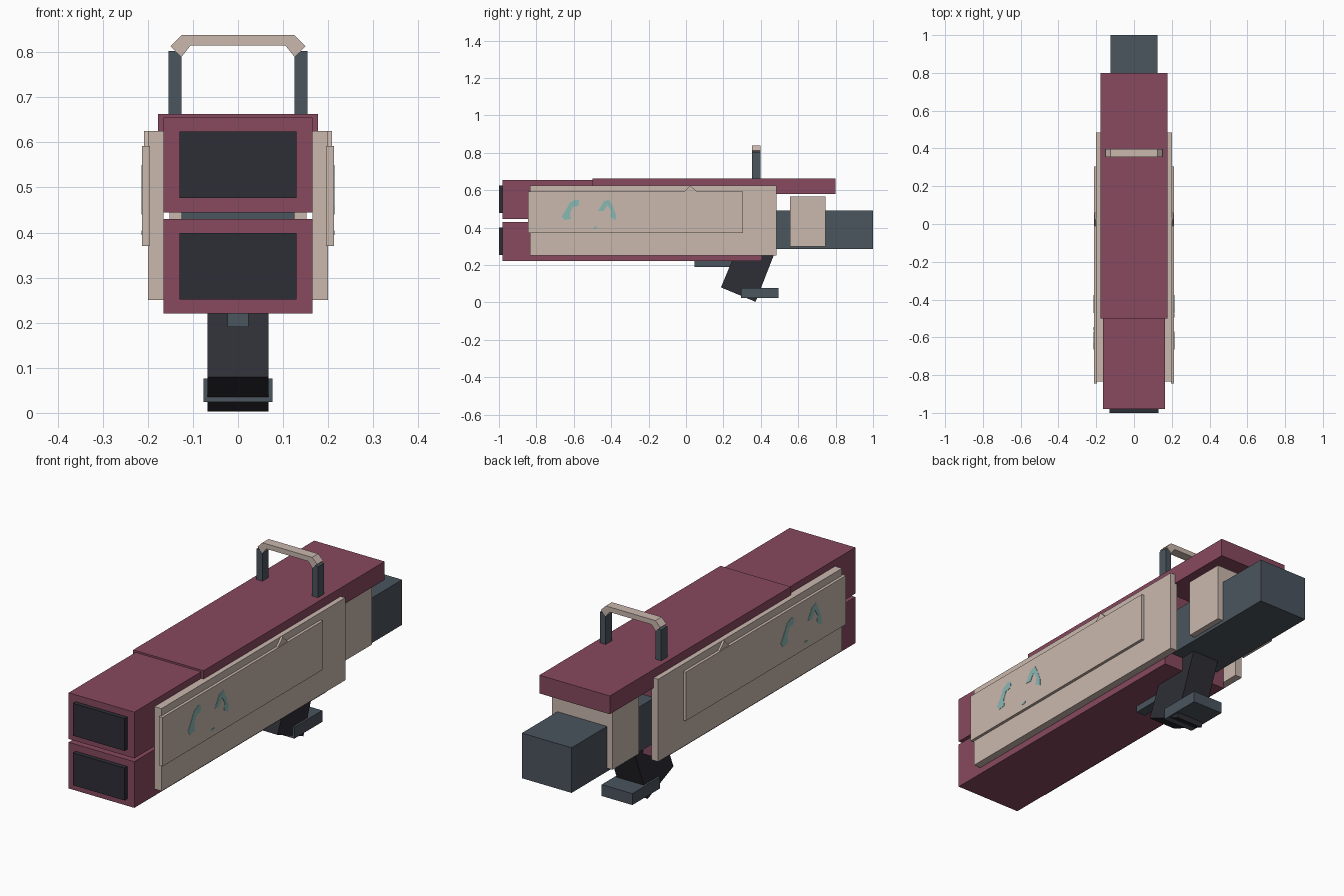
import bpy
import bmesh

default = bpy.data.objects.get("Cube")
if default:
    bpy.data.objects.remove(default, do_unlink=True)


def material(name, r, g, b):
    m = bpy.data.materials.new(name)
    m.use_nodes = True
    m.diffuse_color = (r, g, b, 1)
    m.node_tree.nodes["Principled BSDF"].inputs["Base Color"].default_value = (r, g, b, 1)
    return m


PLUM = material("plum", 0.242, 0.067, 0.114)
BEIGE = material("beige", 0.591, 0.479, 0.423)
SLATE = material("slate", 0.070, 0.089, 0.112)
DARK = material("near black", 0.027, 0.027, 0.037)
TEAL = material("teal", 0.254, 0.479, 0.456)


def prism(name, mat, points, offset):
    """Extrude a closed outline of 3D points along an offset."""
    bm = bmesh.new()
    face = bm.faces.new([bm.verts.new(p) for p in points])
    new = bmesh.ops.extrude_face_region(bm, geom=[face])["geom"]
    moved = [v for v in new if isinstance(v, bmesh.types.BMVert)]
    bmesh.ops.translate(bm, verts=moved, vec=offset)
    bmesh.ops.recalc_face_normals(bm, faces=bm.faces)
    mesh = bpy.data.meshes.new(name)
    bm.to_mesh(mesh)
    bm.free()
    mesh.materials.append(mat)
    ob = bpy.data.objects.new(name, mesh)
    bpy.context.collection.objects.link(ob)
    return ob


def box(name, mat, x, y, z):
    outline = [(x[0], y[0], z[0]), (x[1], y[0], z[0]),
               (x[1], y[1], z[0]), (x[0], y[1], z[0])]
    return prism(name, mat, outline, (0, 0, z[1] - z[0]))


def wide(name, mat, half, y, z):
    return box(name, mat, (-half, half), y, z)


def side_shape(name, mat, yz, x0, x1):
    return prism(name, mat, [(x0, y, z) for y, z in yz], (x1 - x0, 0, 0))


# Two stacked barrels with dark muzzle caps
for label, z0 in (("lower", 0.22), ("upper", 0.445)):
    wide(label + "_barrel", PLUM, 0.165, (-0.98, 0.405), (z0, z0 + 0.21))
    wide(label + "_muzzle_cap", DARK, 0.13, (-1, -0.97), (z0 + 0.032, z0 + 0.179))

# Top cover, core and rear collar
wide("top_cover", PLUM, 0.177, (-0.5, 0.8), (0.58, 0.663))
wide("rear_core", SLATE, 0.125, (0.2, 1), (0.285, 0.49))
wide("rear_collar", BEIGE, 0.152, (0.555, 0.745), (0.30, 0.565))

# Grip, foot pad and trigger
side_shape("grip", DARK, [(0.187, 0.08), (0.372, 0.003), (0.482, 0.285), (0.272, 0.285)],
           -0.068, 0.068)
wide("grip_pad", SLATE, 0.077, (0.295, 0.495), (0.024, 0.076))
wide("trigger", SLATE, 0.023, (0.045, 0.26), (0.19, 0.225))

# Carrying handle
bar = [(0.15, 0.813), (0.125, 0.838), (-0.125, 0.838), (-0.15, 0.813),
       (-0.125, 0.79), (-0.105, 0.815), (0.105, 0.815), (0.125, 0.79)]
prism("handle_bar", BEIGE, [(x, 0.354, z) for x, z in bar], (0, 0.044, 0))

# Painted strokes on the side plates
STROKE_A = [(-0.665, 0.46), (-0.645, 0.49), (-0.62, 0.535), (-0.59, 0.55), (-0.57, 0.545),
            (-0.575, 0.515), (-0.605, 0.51), (-0.62, 0.475), (-0.615, 0.445), (-0.65, 0.44)]
STROKE_B = [(-0.47, 0.49), (-0.44, 0.54), (-0.41, 0.55), (-0.39, 0.51), (-0.375, 0.47),
            (-0.375, 0.44), (-0.405, 0.455), (-0.40, 0.49), (-0.42, 0.52), (-0.44, 0.487)]
STROKE_C = [(-0.495, 0.395), (-0.475, 0.395), (-0.475, 0.405), (-0.495, 0.405)]

# Parts repeated on both sides
for label, s in (("left", 1), ("right", -1)):
    box(label + "_handle_post", SLATE, (s * 0.125, s * 0.154), (0.354, 0.398), (0.65, 0.803))
    box(label + "_side_panel", BEIGE, (s * 0.165, s * 0.2), (-0.835, 0.485), (0.25, 0.625))
    box(label + "_side_plate", BEIGE, (s * 0.195, s * 0.213), (-0.845, 0.305), (0.37, 0.592))
    side_shape(label + "_plate_tab", BEIGE, [(-0.013, 0.59), (0.06, 0.59), (0.023, 0.625)],
               s * 0.195, s * 0.209)
    for n, stroke in enumerate((STROKE_A, STROKE_B, STROKE_C)):
        # The marks read the same way round on each side
        pts = [(y if s > 0 else -1.04 - y, z) for y, z in stroke]
        side_shape(f"{label}_paint_stroke_{n + 1}", TEAL, pts, s * 0.212, s * 0.2145)
